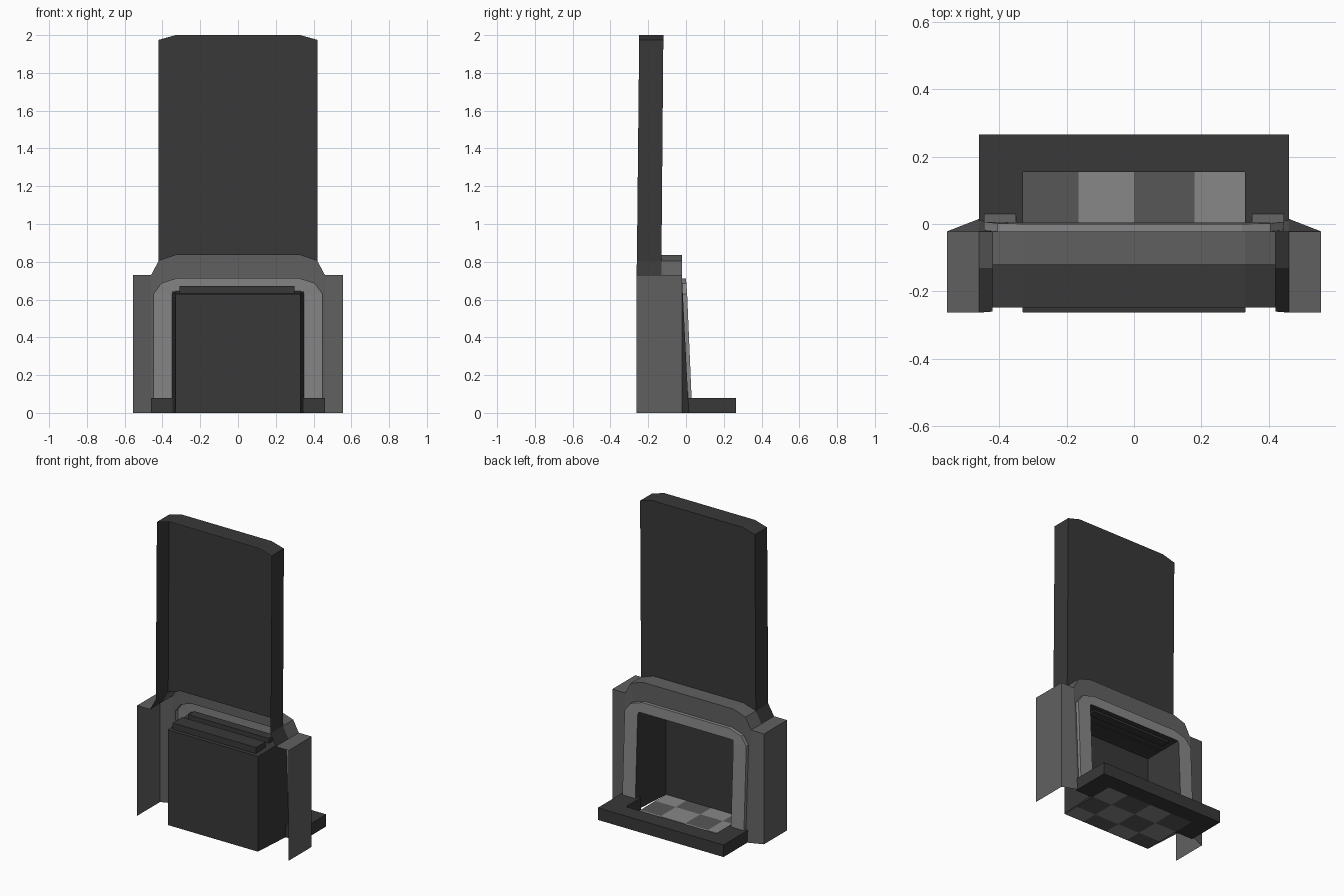
import bpy, bmesh
from mathutils import Vector

if "Cube" in bpy.data.objects:
    bpy.data.objects.remove(bpy.data.objects["Cube"])


def material(name, v):
    m = bpy.data.materials.new(name)
    m.diffuse_color = (v, v, v, 1)
    m.use_nodes = True
    m.node_tree.nodes["Principled BSDF"].inputs["Base Color"].default_value = m.diffuse_color
    return m


CHARCOAL = material("charcoal", 0.040)
STONE = material("stone_gray", 0.118)
PALE = material("pale_gray", 0.242)
TILE = material("tile_gray", 0.095)


def finish(name, bm, mats):
    bmesh.ops.remove_doubles(bm, verts=bm.verts, dist=0.0005)
    me = bpy.data.meshes.new(name)
    bm.to_mesh(me)
    bm.free()
    for m in mats:
        me.materials.append(m)
    ob = bpy.data.objects.new(name, me)
    bpy.context.collection.objects.link(ob)
    return ob


def arch(half):
    """Mirror a right-hand half profile into one full arch row."""
    return half + [(-x, y, z) for x, y, z in reversed(half)]


def strip(a, b):
    """Quads between two rows of points."""
    return [[a[i], a[i + 1], b[i + 1], b[i]] for i in range(len(a) - 1)]


def mirror(faces):
    return faces + [[(-x, y, z) for x, y, z in reversed(f)] for f in faces]


def shell(name, mat, faces, ref, inward=False):
    """Open shell with faces turned away from (or towards) a reference point."""
    bm = bmesh.new()
    for f in faces:
        face = bm.faces.new([bm.verts.new(p) for p in f])
        face.normal_update()
        out = face.normal.dot(face.calc_center_median() - Vector(ref)) > 0
        if out == inward:
            face.normal_flip()
    return finish(name, bm, [mat])


def box(name, mat, x0, x1, y0, y1, z0, z1):
    bm = bmesh.new()
    bmesh.ops.create_cube(bm, size=1)
    for v in bm.verts:
        v.co = ((x0 + x1) / 2 + v.co.x * (x1 - x0),
                (y0 + y1) / 2 + v.co.y * (y1 - y0),
                (z0 + z1) / 2 + v.co.z * (z1 - z0))
    return finish(name, bm, [mat])


def at_y(row, y):
    return [(x, y, z) for x, _, z in row]


# chimney breast: leaning panel with returns, open at the rear
front = arch([(.46, -.13, .73), (.42, -.13, .805), (.42, -.12, 1.975), (.33, -.12, 2.0)])
rear = arch([(.46, -.263, .73), (.42, -.26, .805), (.42, -.248, 1.975), (.33, -.248, 2.0)])
panel = [front[1:-1] + [(-.33, -.13, .835), (.33, -.13, .835)]]
shell("chimney_breast", CHARCOAL, strip(rear, front) + panel, (0, -.3, 1.3))

# mantel: front arch, shoulders and side columns, open at the rear
outer = arch([(.46, .015, 0), (.46, -.022, .73), (.42, -.022, .805), (.33, -.022, .835)])
inner = arch([(.445, .012, 0), (.445, -.018, .63), (.405, -.022, .685), (.32, -.022, .712)])
columns = mirror([
    [(.46, .015, 0), (.555, -.022, 0), (.555, -.022, .73), (.46, -.022, .73)],
    [(.555, -.022, 0), (.555, -.263, 0), (.555, -.263, .73), (.555, -.022, .73)],
    [(.46, -.022, .73), (.555, -.022, .73), (.555, -.263, .73), (.46, -.263, .73)],
])
ledge = outer[1:-1]
shell("mantel", STONE, strip(outer, inner) + strip(ledge, at_y(ledge, -.13)) + columns,
      (0, -.3, .3))

# raised pale trim around the opening
trim_out = arch([(.445, .033, 0), (.445, .006, .63), (.405, .002, .685), (.32, 0, .712)])
trim_in = arch([(.35, .033, 0), (.35, .006, .625), (.345, .004, .643), (.32, .004, .645)])
shell("opening_trim", PALE, strip(inner, trim_out) + strip(trim_out, trim_in), (0, -.3, .3))

# firebox: walls narrowing to the back
back = arch([(.33, -.263, 0), (.33, -.263, .61), (.33, -.263, .63), (.31, -.263, .63)])
shell("firebox", CHARCOAL, strip(trim_in, back) + [back], (0, -.1, .3), inward=True)

# flue ribs on the firebox roof
box("flue_rib_rear", CHARCOAL, -.31, .30, -.24, -.14, .63, .672)
box("flue_rib_front", CHARCOAL, -.30, .29, -.09, -.03, .63, .672)

# hearth kerb: front bar and two arms
box("hearth_kerb", CHARCOAL, -.46, .46, .155, .265, 0, .08)
for side, x0, x1 in (("left", -.46, -.33), ("right", .33, .46)):
    box("hearth_arm_" + side, CHARCOAL, x0, x1, .0, .155, 0, .08)

# checked tile floor
bm = bmesh.new()
xs = [-.33, -.165, 0, .18, .33]
ys = [.155, .005, -.15, -.263]
for r in range(3):
    for c in range(4):
        f = bm.faces.new([bm.verts.new((x, y, .001)) for x, y in (
            (xs[c], ys[r + 1]), (xs[c + 1], ys[r + 1]), (xs[c + 1], ys[r]), (xs[c], ys[r]))])
        f.material_index = (r + c) % 2
finish("tile_floor", bm, [TILE, PALE])
